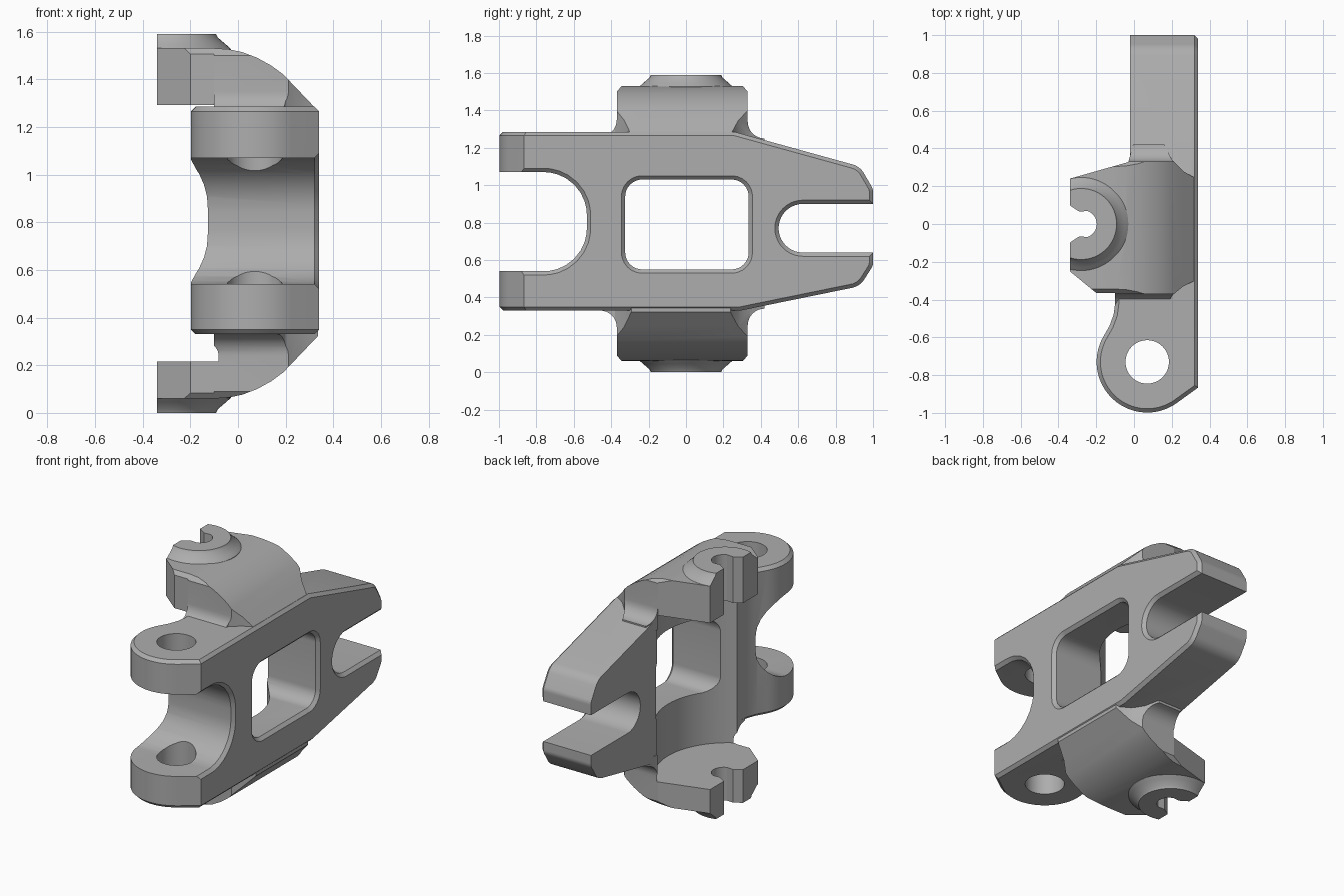
import bpy, bmesh, math
from mathutils import Vector

if "Cube" in bpy.data.objects:
    bpy.data.objects.remove(bpy.data.objects["Cube"], do_unlink=True)

steel = bpy.data.materials.new("plain_grey")
steel.use_nodes = True
GREY = (0.42, 0.42, 0.42, 1)
steel.diffuse_color = GREY
steel.node_tree.nodes["Principled BSDF"].inputs["Base Color"].default_value = GREY


def rounded(corners, steps=8):
    """Outline from (u, v) or (u, v, fillet radius) corners."""
    out = []
    for i, c in enumerate(corners):
        p = Vector(c[:2])
        if len(c) < 3:
            out.append(p)
            continue
        a = (Vector(corners[i - 1][:2]) - p).normalized()
        b = (Vector(corners[(i + 1) % len(corners)][:2]) - p).normalized()
        half = a.angle(b) / 2
        centre = p + (a + b).normalized() * c[2] / math.sin(half)
        t = c[2] / math.tan(half)
        s, e = p + a * t - centre, p + b * t - centre
        for k in range(steps + 1):
            out.append(centre + s.lerp(e, k / steps).normalized() * c[2])
    return out


def arc(cx, cy, r, start, end, n):
    angles = [math.radians(start + (end - start) * k / n) for k in range(n + 1)]
    return [Vector((cx + r * math.cos(a), cy + r * math.sin(a))) for a in angles]


def circle(cx, cy, r, n=64):
    return arc(cx, cy, r, 0, 360, n)[:-1]


def inset(pts, d):
    """Move an anticlockwise outline inward by d with mitred corners."""
    out = []
    for i, p in enumerate(pts):
        a = (p - pts[i - 1]).normalized()
        b = (pts[(i + 1) % len(pts)] - p).normalized()
        n1, n2 = Vector((-a.y, a.x)), Vector((-b.y, b.x))
        out.append(p + (n1 + n2) * d / (1 + n1.dot(n2)))
    return out


def prism(name, pts, axis, rings):
    """Extrude an outline along an axis; rings are (level, inset) pairs."""
    pts = [Vector(p) for p in pts]
    area = sum(pts[i - 1].x * p.y - p.x * pts[i - 1].y for i, p in enumerate(pts))
    if area < 0:
        pts.reverse()
    place = {"x": lambda p, l: (l, p.x, p.y),
             "y": lambda p, l: (p.x, l, p.y),
             "z": lambda p, l: (p.x, p.y, l)}[axis]
    bm = bmesh.new()
    loops = [[bm.verts.new(place(p, l)) for p in inset(pts, d)] for l, d in rings]
    for low, high in zip(loops, loops[1:]):
        for i in range(len(pts)):
            bm.faces.new((low[i - 1], low[i], high[i], high[i - 1]))
    bm.faces.new(loops[0])
    bm.faces.new(loops[-1])
    bmesh.ops.recalc_face_normals(bm, faces=bm.faces)
    mesh = bpy.data.meshes.new(name)
    bm.to_mesh(mesh)
    bm.free()
    mesh.materials.append(steel)
    obj = bpy.data.objects.new(name, mesh)
    bpy.context.collection.objects.link(obj)
    return obj


def combine(obj, other, operation):
    mod = obj.modifiers.new("combine", "BOOLEAN")
    mod.operation, mod.solver, mod.object = operation, "EXACT", other
    bpy.context.view_layer.objects.active = obj
    bpy.ops.object.modifier_apply(modifier=mod.name)
    bpy.data.objects.remove(other, do_unlink=True)


# Side outline of the frame: front fork, rear fork with slot, sloped arms
side = rounded([
    (-1.05, 1.31), (0.17, 1.31), (0.93, 1.1, 0.1), (1.0, 0.98, 0.06), (1.0, 0.9),
    (0.625, 0.9, 0.125), (0.495, 0.9 - 0.13), (0.625, 0.64, 0.125), (1.0, 0.64),
    (1.0, 0.57, 0.06), (0.93, 0.46, 0.1), (0.17, 0.305), (-1.05, 0.305),
    (-1.05, 0.54), (-0.53, 0.54, 0.23), (-0.53, 1.07, 0.23), (-1.05, 1.07)])
# Replace the slot end by a clean half circle
side = [p for p in side if not (0.45 < p.x < 0.7 and 0.6 < p.y < 0.95)]
at = next(i for i, p in enumerate(side) if p.x > 0.99 and abs(p.y - 0.9) < 0.001) + 1
side[at:at] = arc(0.625, 0.77, 0.13, 90, 270, 20)
frame = prism("rocker_bracket", side, "x", [(-0.5, 0), (0.32, 0), (0.34, 0.02)])

# Plan outline: straight arms, web, and round front lugs
plan = [(0.341, 1.1), (-0.02, 1.1), (-0.02, 0.25), (-0.1, -0.25), (-0.1, -0.42),
        (-0.108, -0.48), (-0.13, -0.54)]
plan += arc(0.07, -0.73, 0.268, 150, 305, 32) + [(0.341, -0.865)]
combine(frame, prism("plan", plan, "z", [(0.33, 0.02), (0.35, 0), (1.265, 0), (1.285, 0.02)]),
        "INTERSECT")

# Window with a chamfered outer rim
window = rounded([(-0.325, 0.55, 0.09), (0.335, 0.55, 0.09),
                  (0.335, 1.03, 0.09), (-0.325, 1.03, 0.09)])
combine(frame, prism("window", window, "x", [(-0.6, 0), (0.32, 0), (0.36, -0.04)]), "DIFFERENCE")


def make_ear(name):
    """Upper ear: curved back, flared foot, raised boss and open hook."""
    back = [(0.335, 1.2), (0.335, 1.268), (0.19, 1.42), (0.14, 1.457), (0.08, 1.49),
            (0.02, 1.513), (-0.04, 1.526), (-0.1, 1.53), (-0.5, 1.53), (-0.5, 1.2)]
    ear = prism(name, back, "y", [(-0.6, 0), (0.6, 0)])
    across = [(-0.46, 1.2)] + arc(-0.46, 1.35, 0.09, 270, 360, 8)
    across += [(-0.37, 1.5), (-0.34, 1.535), (0.3, 1.535), (0.33, 1.5)]
    across += arc(0.42, 1.34, 0.09, 180, 270, 8) + [(0.42, 1.2)]
    combine(ear, prism("across", across, "x", [(-0.7, 0), (0.6, 0)]), "INTERSECT")
    boss = prism("boss", circle(-0.28, 0, 0.25), "z",
                 [(1.46, 0), (1.527, 0), (1.545, 0.02), (1.575, 0.055), (1.59, 0.062)])
    combine(ear, boss, "UNION")
    outline = [(-0.34, 0.24), (-0.03, 0.328), (0.0, 0.44), (0.15, 0.44), (0.2, 0.34),
               (0.26, 0.28), (0.4, 0.2), (0.4, -0.26), (0.26, -0.33), (0.2, -0.38),
               (0.16, -0.48), (-0.1, -0.48), (-0.1, -0.365), (-0.2, -0.365), (-0.34, -0.25)]
    combine(ear, prism("outline", outline, "z", [(1.1, 0), (1.7, 0)]), "INTERSECT")
    hook = [(-0.45, 0.17), (-0.29, 0.066)] + arc(-0.27, 0, 0.073, 70, -70, 20)
    hook += [(-0.29, -0.066), (-0.45, -0.17)]
    combine(ear, prism("hook", hook, "z", [(1.0, 0), (1.8, 0)]), "DIFFERENCE")
    return ear


combine(frame, make_ear("upper_ear"), "UNION")

# Lower ear mirrored from the upper one
lower = make_ear("lower_ear")
for v in lower.data.vertices:
    v.co.z = 1.59 - v.co.z
lower.data.flip_normals()
combine(frame, lower, "UNION")

# Round clearance between the ears, then the lug pin hole
combine(frame, prism("clearance", circle(-0.3, 0, 0.43, 96), "z", [(0.215, 0), (1.292, 0)]),
        "DIFFERENCE")
combine(frame, prism("pin_hole", circle(0.07, -0.73, 0.115), "z", [(-0.1, 0), (1.8, 0)]),
        "DIFFERENCE")

# Smooth curved faces, keep machined edges sharp
bpy.ops.object.select_all(action="DESELECT")
frame.select_set(True)
bpy.context.view_layer.objects.active = frame
bpy.ops.object.shade_smooth_by_angle(angle=math.radians(25))
